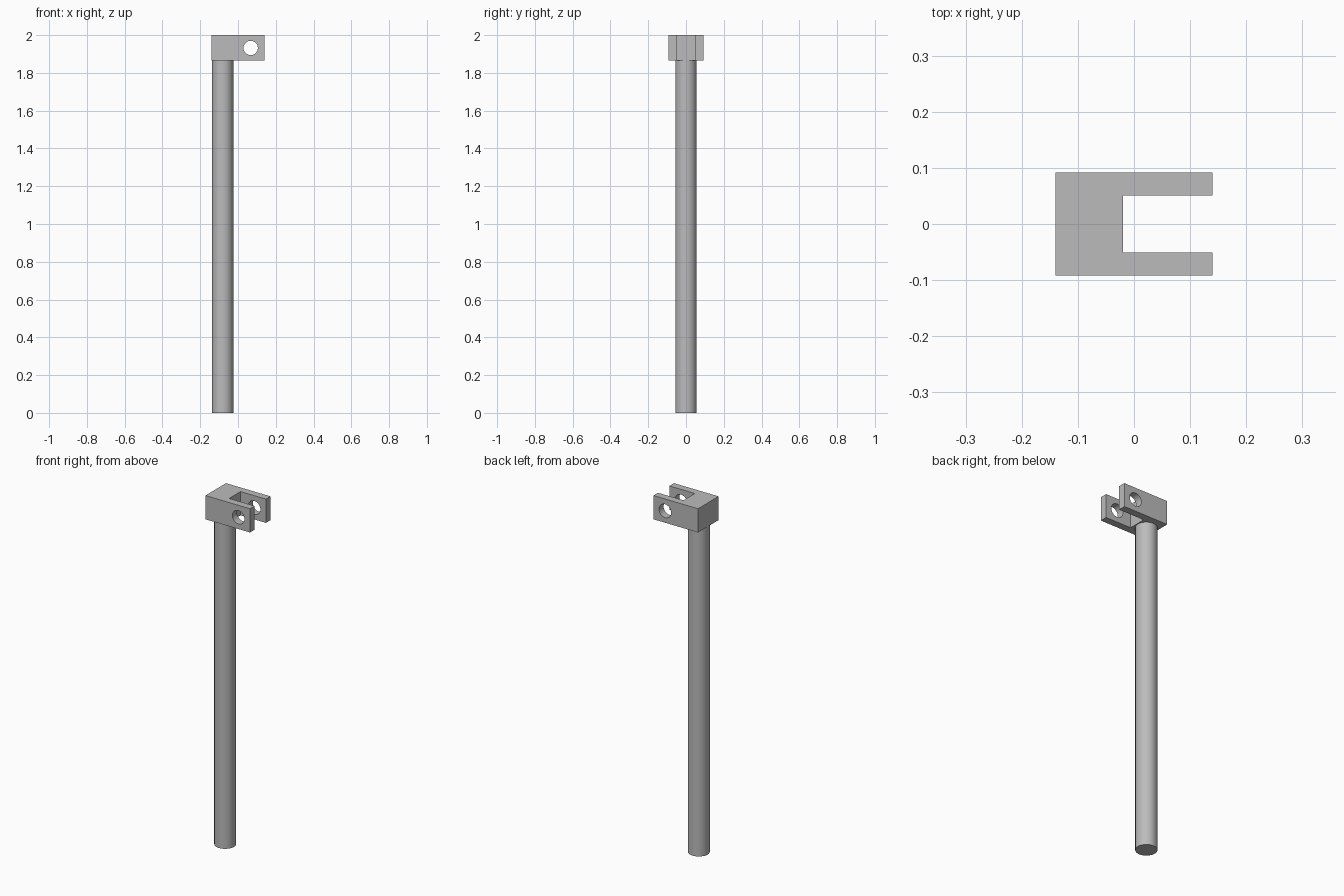
import bpy
import bmesh
import math

default = bpy.data.objects.get("Cube")
if default:
    bpy.data.objects.remove(default, do_unlink=True)

TOP = 2.0
HEAD_Z = 1.865
HEAD_X = 0.14
HEAD_Y = 0.092
SLOT_X = -0.02
SLOT_Y = 0.051
ROD_X = -0.081
ROD_R = 0.056

# Single grey metal
metal = bpy.data.materials.new("grey metal")
metal.use_nodes = True
colour = (0.5, 0.5, 0.5, 1)
metal.diffuse_color = colour
metal.node_tree.nodes["Principled BSDF"].inputs["Base Color"].default_value = colour


def cylinder(name, radius, depth, location, rotation=(0, 0, 0)):
    bpy.ops.mesh.primitive_cylinder_add(
        vertices=32, radius=radius, depth=depth, location=location, rotation=rotation)
    obj = bpy.context.object
    obj.name = name
    obj.data.materials.append(metal)
    return obj


def smooth(obj):
    bpy.ops.object.select_all(action="DESELECT")
    obj.select_set(True)
    bpy.context.view_layer.objects.active = obj
    bpy.ops.object.shade_smooth_by_angle(angle=math.radians(35))


# Rod
rod = cylinder("rod", ROD_R, HEAD_Z, (ROD_X, 0, HEAD_Z / 2))
smooth(rod)

# Forked head: a U profile raised to full height
half = [(-HEAD_X, -HEAD_Y), (HEAD_X, -HEAD_Y), (HEAD_X, -SLOT_Y), (SLOT_X, -SLOT_Y)]
profile = half + [(x, -y) for x, y in reversed(half)]
bm = bmesh.new()
base = bm.faces.new([bm.verts.new((x, y, HEAD_Z)) for x, y in profile])
raised = bmesh.ops.extrude_face_region(bm, geom=[base])["geom"]
for v in raised:
    if isinstance(v, bmesh.types.BMVert):
        v.co.z = TOP
bmesh.ops.recalc_face_normals(bm, faces=bm.faces)
mesh = bpy.data.meshes.new("fork_head")
bm.to_mesh(mesh)
bm.free()
mesh.materials.append(metal)
head = bpy.data.objects.new("fork_head", mesh)
bpy.context.collection.objects.link(head)

# Pin hole through both prongs
cutter = cylinder("pin_hole_cutter", 0.038, 0.4, (0.067, 0, 1.932), (math.pi / 2, 0, 0))
cutter.hide_render = True
cut = head.modifiers.new("pin_hole", "BOOLEAN")
cut.operation = "DIFFERENCE"
cut.solver = "EXACT"
cut.object = cutter
bpy.context.view_layer.update()
evaluated = head.evaluated_get(bpy.context.evaluated_depsgraph_get())
head.data = bpy.data.meshes.new_from_object(evaluated)
head.modifiers.clear()
bpy.data.objects.remove(cutter, do_unlink=True)
smooth(head)
